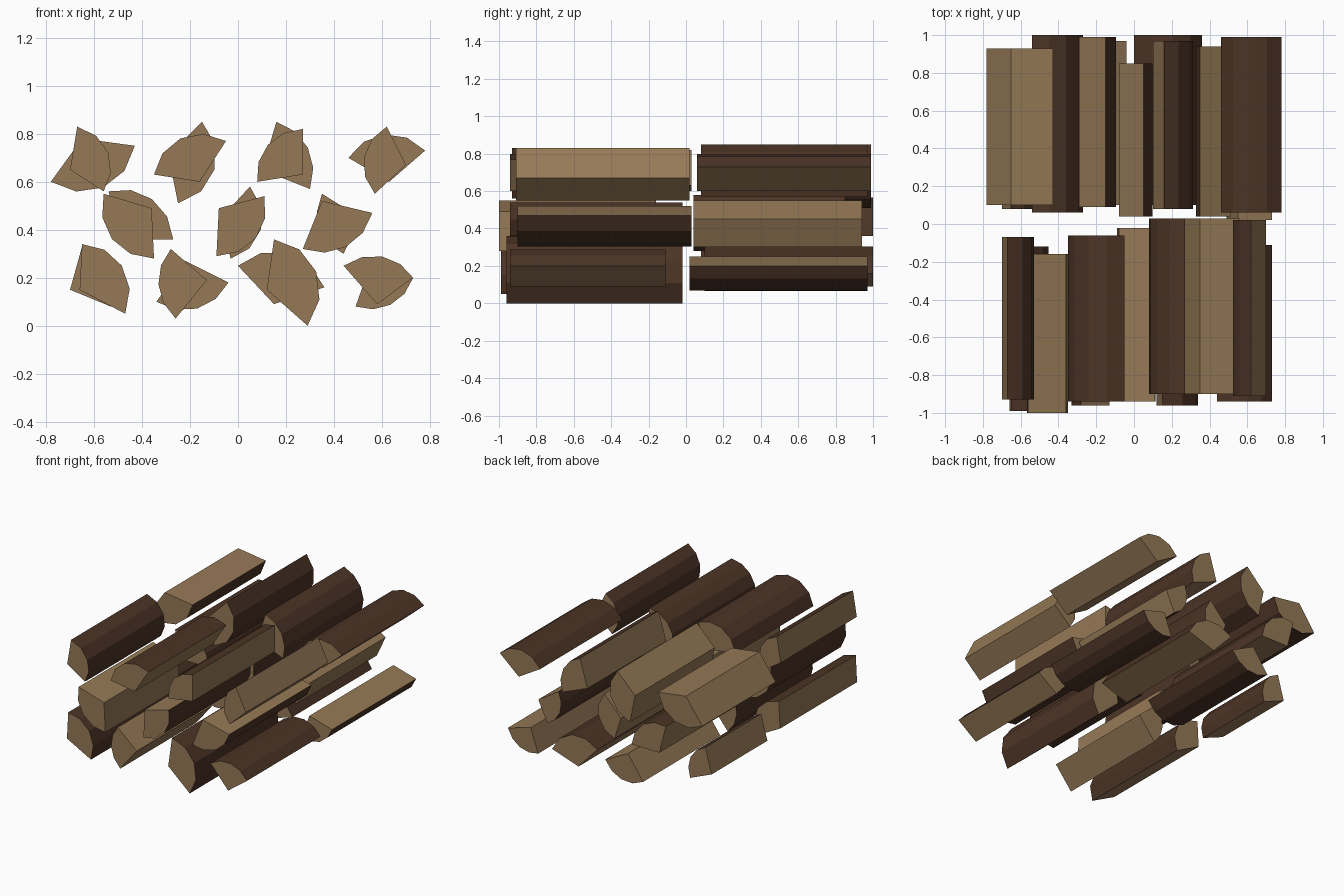
import bpy
import bmesh
from math import atan2, cos, sin, hypot, tau

ARC_SEGMENTS = 4

default_cube = bpy.data.objects.get("Cube")
if default_cube:
    bpy.data.objects.remove(default_cube, do_unlink=True)


def make_material(name, colour):
    material = bpy.data.materials.new(name)
    material.use_nodes = True
    material.diffuse_color = colour
    shader = next(node for node in material.node_tree.nodes if node.type == "BSDF_PRINCIPLED")
    shader.inputs["Base Color"].default_value = colour
    shader.inputs["Roughness"].default_value = 0.9
    return material


split_wood = make_material("split wood", (0.30, 0.19, 0.093, 1))
bark = make_material("dark bark", (0.072, 0.034, 0.019, 1))


def wedge_profile(core, start, end):
    """Cross-section: the core point, then a bark arc running anticlockwise."""
    def polar(point):
        dx, dz = point[0] - core[0], point[1] - core[1]
        return atan2(dz, dx), hypot(dx, dz)

    first_angle, first_radius = polar(start)
    last_angle, last_radius = polar(end)
    sweep = (last_angle - first_angle) % tau
    points = [core]
    for step in range(ARC_SEGMENTS + 1):
        t = step / ARC_SEGMENTS
        angle = first_angle + sweep * t
        radius = first_radius + (last_radius - first_radius) * t
        points.append((core[0] + radius * cos(angle), core[1] + radius * sin(angle)))
    return points


def split_log(name, core, start, end, span):
    """Extrude the wedge along y; only the curved side carries bark."""
    bm = bmesh.new()
    profile = wedge_profile(core, start, end)
    rings = [[bm.verts.new((x, y, z)) for x, z in profile] for y in span]
    front, back = rings
    count = len(profile)
    bm.faces.new(front)
    bm.faces.new(reversed(back))
    for i in range(count):
        j = (i + 1) % count
        side = bm.faces.new((front[i], back[i], back[j], front[j]))
        side.material_index = 1 if i and j else 0
    bmesh.ops.recalc_face_normals(bm, faces=bm.faces)
    mesh = bpy.data.meshes.new(name)
    bm.to_mesh(mesh)
    bm.free()
    mesh.materials.append(split_wood)
    mesh.materials.append(bark)
    log = bpy.data.objects.new(name, mesh)
    bpy.context.collection.objects.link(log)


# Each log: core point, arc start, arc end (all x, z), then its y span
front_stack = {
    # bottom layer
    "bottom_log_a": ((-.66, .15), (-.47, .05), (-.65, .34), (-.99, -.12)),
    "bottom_log_b": ((-.13, .19), (-.28, .32), (-.26, .03), (-.96, -.1)),
    "bottom_log_c": ((.12, .15), (.29, 0), (.15, .36), (-.96, -.02)),
    "bottom_log_d": ((.58, .09), (.73, .2), (.44, .25), (-.94, -.11)),
    # middle layer
    "middle_log_a": ((-.36, .49), (-.56, .55), (-.35, .28), (-1, -.16)),
    "middle_log_b": ((-.08, .49), (-.09, .29), (.11, .54), (-.94, -.02)),
    "middle_log_c": ((.35, .52), (.27, .32), (.56, .47), (-.9, .03)),
    # top layer
    "top_log_a": ((-.7, .65), (-.56, .56), (-.67, .83), (-.93, -.07)),
    "top_log_b": ((-.16, .6), (-.05, .77), (-.35, .63), (-.94, -.06)),
    "top_log_c": ((.27, .63), (.27, .82), (.08, .6), (-.9, .03)),
    "top_log_d": ((.7, .67), (.62, .83), (.57, .55), (-.91, .02)),
}

back_stack = {
    # bottom layer
    "bottom_log_a": ((-.7, .15), (-.53, .08), (-.65, .33), (.08, .71)),
    "bottom_log_b": ((-.22, .27), (-.34, .1), (-.04, .18), (.1, .97)),
    "bottom_log_c": ((.15, .09), (.36, .16), (0, .25), (.1, 1)),
    "bottom_log_d": ((.55, .25), (.49, .08), (.73, .2), (.02, .97)),
    # middle layer
    "middle_log_a": ((-.49, .36), (-.27, .36), (-.54, .56), (.06, 1)),
    "middle_log_b": ((-.08, .44), (-.03, .28), (.05, .58), (.04, .85)),
    "middle_log_c": ((.51, .45), (.35, .55), (.44, .3), (.04, .94)),
    # top layer
    "top_log_a": ((-.65, .78), (-.78, .6), (-.43, .75), (.1, .93)),
    "top_log_b": ((-.29, .71), (-.25, .51), (-.15, .85), (.09, .99)),
    "top_log_c": ((.1, .65), (.3, .57), (.16, .85), (.08, .97)),
    "top_log_d": ((.63, .6), (.78, .73), (.46, .7), (.06, .99)),
}

for stack_name, stack in (("front", front_stack), ("back", back_stack)):
    for log_name, shape in stack.items():
        split_log(f"{stack_name}_{log_name}", *shape)
